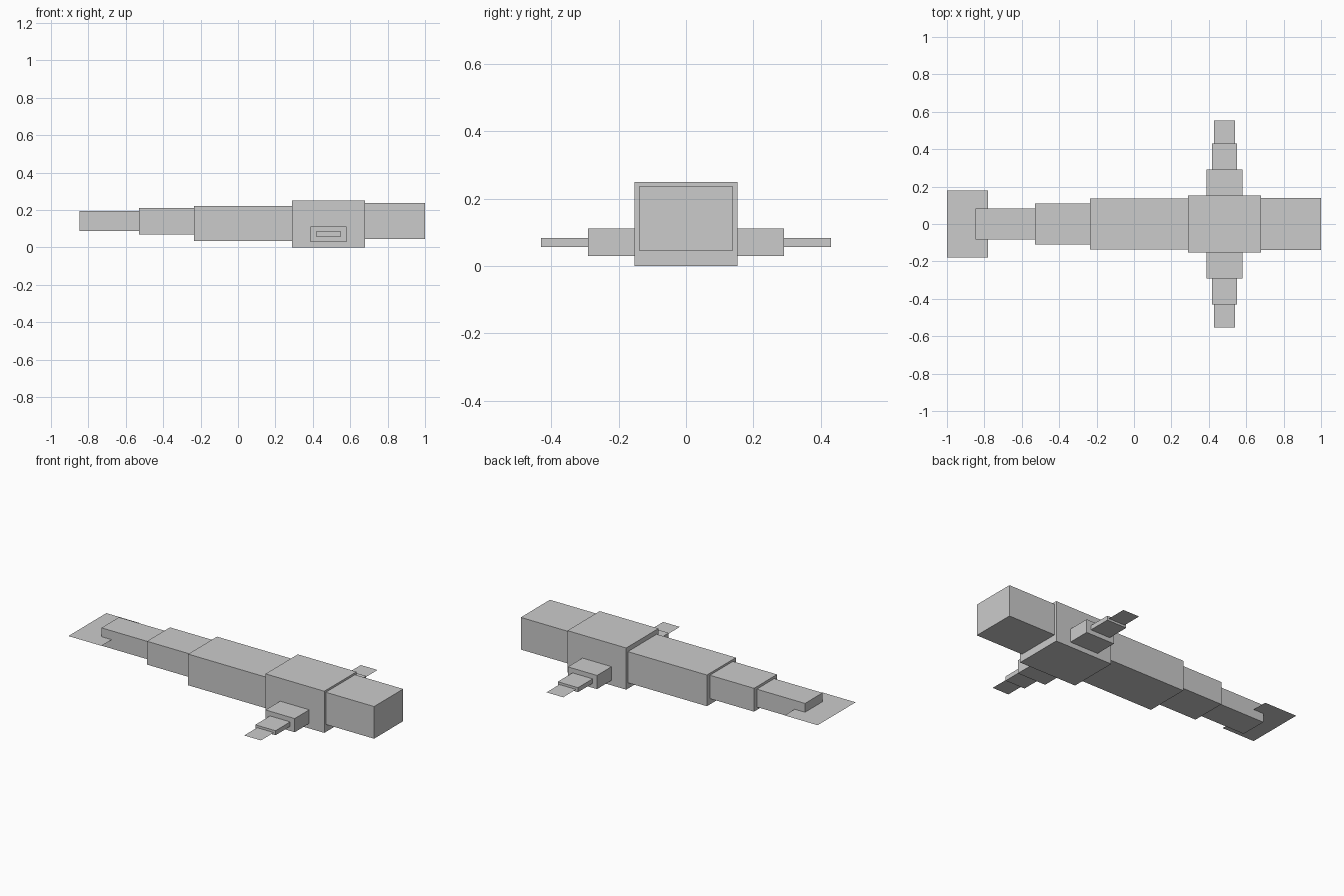
import bpy

if "Cube" in bpy.data.objects:
    bpy.data.objects.remove(bpy.data.objects["Cube"])


def new_object(name, verts, faces):
    mesh = bpy.data.meshes.new(name)
    mesh.from_pydata(verts, [], faces)
    obj = bpy.data.objects.new(name, mesh)
    bpy.context.collection.objects.link(obj)
    return obj


def box(name, x, y, z):
    verts = [(a, b, c) for a in x for b in y for c in z]
    faces = [(0, 1, 3, 2), (4, 6, 7, 5), (0, 4, 5, 1),
             (2, 3, 7, 6), (0, 2, 6, 4), (1, 5, 7, 3)]
    return new_object(name, verts, faces)


def sheet(name, x, y, z):
    verts = [(x[0], y[0], z), (x[1], y[0], z), (x[1], y[1], z), (x[0], y[1], z)]
    return new_object(name, verts, [(0, 1, 2, 3)])


# Body segments from head to tail: x range, half width, z range
body = [
    ("head", (0.68, 1.0), 0.138, (0.045, 0.238)),
    ("chest", (0.29, 0.68), 0.153, (0.0, 0.25)),
    ("belly", (-0.235, 0.29), 0.137, (0.035, 0.222)),
    ("tail_base", (-0.528, -0.235), 0.109, (0.07, 0.21)),
    ("tail_end", (-0.848, -0.528), 0.083, (0.088, 0.195)),
]
for name, x, half, z in body:
    box(name, x, (-half, half), z)

# Flat tail fluke
sheet("tail_fluke", (-1.0, -0.78), (-0.18, 0.18), 0.142)

# Stepped flippers on both sides
for side, label in ((-1, "right"), (1, "left")):
    def span(a, b):
        return tuple(sorted((side * a, side * b)))
    box(f"flipper_base_{label}", (0.387, 0.58), span(0.153, 0.291), (0.03, 0.112))
    box(f"flipper_middle_{label}", (0.416, 0.55), span(0.291, 0.43), (0.057, 0.084))
    sheet(f"flipper_tip_{label}", (0.428, 0.539), span(0.43, 0.553), 0.07)
